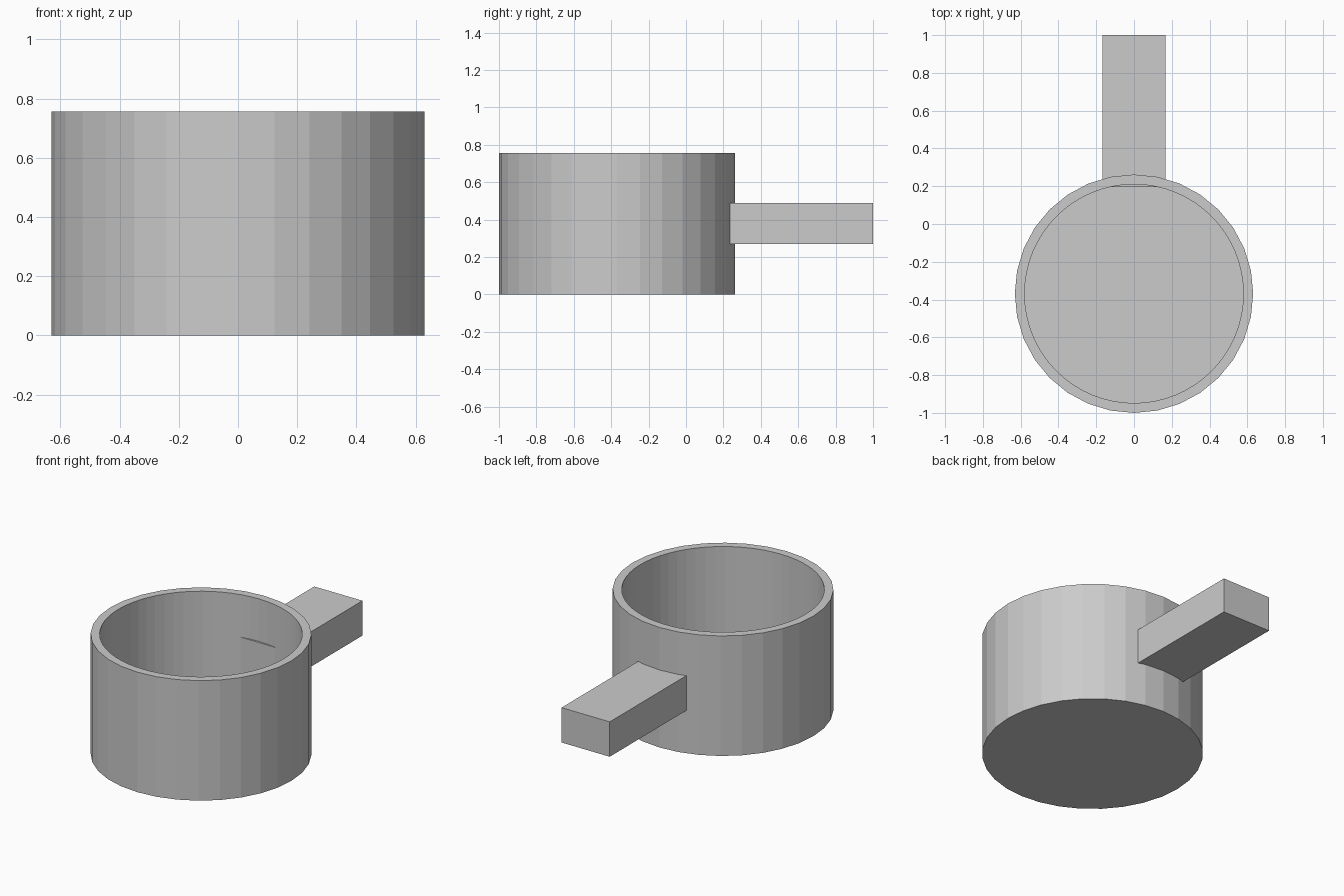
import bpy
import bmesh
from mathutils import Matrix, Vector

cube = bpy.data.objects.get("Cube")
if cube:
    bpy.data.objects.remove(cube, do_unlink=True)

CUP_Y = -0.369
HEIGHT = 0.757
OUTER, INNER = 0.631, 0.579
FLOOR = 0.052

grey = bpy.data.materials.new("plain grey")
grey.use_nodes = True
color = (0.6, 0.6, 0.6, 1)
grey.diffuse_color = color
grey.node_tree.nodes["Principled BSDF"].inputs["Base Color"].default_value = color


def add_object(name, bm):
    mesh = bpy.data.meshes.new(name)
    bm.to_mesh(mesh)
    bm.free()
    mesh.materials.append(grey)
    obj = bpy.data.objects.new(name, mesh)
    bpy.context.collection.objects.link(obj)
    return obj


def cylinder(name, radius, bottom, top, sides):
    bm = bmesh.new()
    bmesh.ops.create_cone(
        bm, cap_ends=True, segments=sides, radius1=radius, radius2=radius,
        depth=top - bottom,
        matrix=Matrix.Translation((0, CUP_Y, (top + bottom) / 2)))
    return add_object(name, bm)


def box(name, low, high):
    low, high = Vector(low), Vector(high)
    bm = bmesh.new()
    bmesh.ops.create_cube(
        bm, size=1,
        matrix=Matrix.Translation((low + high) / 2) @ Matrix.Diagonal((*(high - low), 1)))
    return add_object(name, bm)


# Cup: faceted outside, hollowed by a finer round bore
cup = cylinder("cup", OUTER, 0, HEIGHT, 32)
bore = cylinder("cup_bore_cutter", INNER, FLOOR, HEIGHT + 0.2, 64)
bore.hide_render = True
bore.hide_set(True)
bore.display_type = 'WIRE'
hollow = cup.modifiers.new("hollow", 'BOOLEAN')
hollow.operation = 'DIFFERENCE'
hollow.solver = 'EXACT'
hollow.object = bore

# Straight handle, its inner end just breaking through the cup wall
box("handle", (-0.168, 0.197, 0.269), (0.168, 1.0, 0.489))
